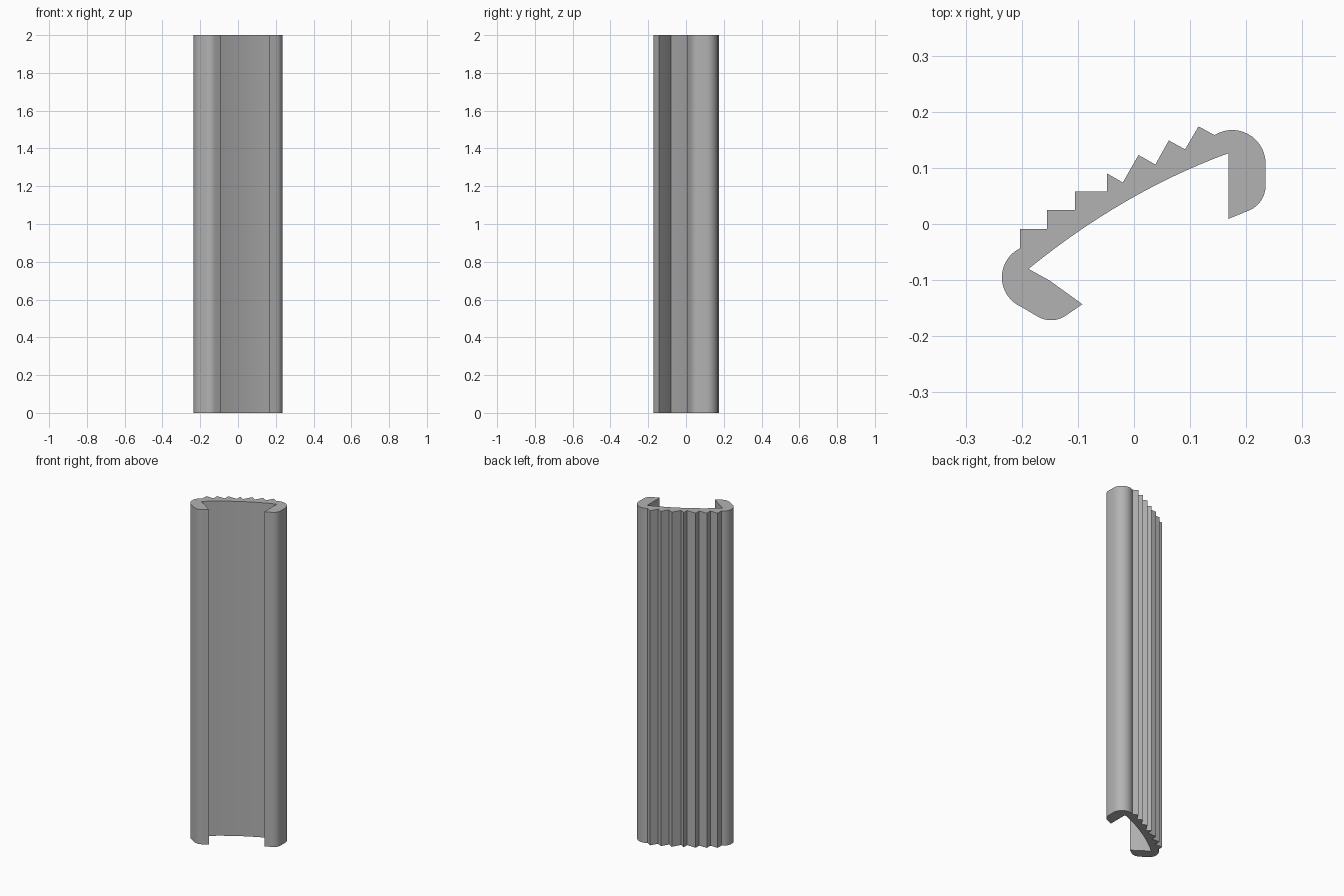
import bpy, bmesh
from math import cos, sin, radians
from mathutils import Vector

cube = bpy.data.objects.get("Cube")
if cube:
    bpy.data.objects.remove(cube, do_unlink=True)

HEIGHT = 2.0


def arc(cx, cy, radius, start, end, steps):
    """Points on an arc, angles in degrees."""
    angles = [radians(start + (end - start) * i / steps) for i in range(steps + 1)]
    return [(cx + radius * cos(a), cy + radius * sin(a)) for a in angles]


def bend(a, control, b, steps):
    """Points on a quadratic curve from a to b."""
    a, control, b = Vector(a), Vector(control), Vector(b)
    ts = [i / steps for i in range(steps + 1)]
    return [tuple(a * (1 - t) ** 2 + control * 2 * t * (1 - t) + b * t * t) for t in ts]


# Cross-section, clockwise: rounded left hook
profile = arc(0.175, 0.108, 0.0595, 122, 0, 14)
profile += arc(0.187, 0.068, 0.0475, 0, -68, 8)
profile += [(0.168, 0.009)]
# Shallow curved inner wall
profile += bend((0.168, 0.126), (-0.018, 0.058), (-0.188, -0.08), 14)
# Rounded right hook
profile += [(-0.15, -0.101), (-0.092, -0.143)]
profile += arc(-0.148, -0.125, 0.0465, -57, -120, 8)
profile += arc(-0.178, -0.095, 0.0575, -113, -244, 16)
# Stepped ridges, then slanted teeth along the back
profile += [(-0.203, -0.009), (-0.155, -0.009), (-0.155, 0.025), (-0.105, 0.025),
            (-0.105, 0.058), (-0.048, 0.058), (-0.048, 0.09), (-0.02, 0.074),
            (0.008, 0.123), (0.038, 0.106), (0.062, 0.149), (0.091, 0.133),
            (0.115, 0.174)]

# Extrude the section to full height
bm = bmesh.new()
base = bm.faces.new([bm.verts.new((x, y, 0)) for x, y in profile])
extruded = bmesh.ops.extrude_face_region(bm, geom=[base], use_keep_orig=True)
top = [g for g in extruded["geom"] if isinstance(g, bmesh.types.BMVert)]
bmesh.ops.translate(bm, verts=top, vec=(0, 0, HEIGHT))
bmesh.ops.recalc_face_normals(bm, faces=bm.faces)
mesh = bpy.data.meshes.new("ridged_channel")
bm.to_mesh(mesh)
bm.free()

channel = bpy.data.objects.new("ridged_channel", mesh)
bpy.context.collection.objects.link(channel)

# Plain grey finish
grey = bpy.data.materials.new("grey")
grey.use_nodes = True
colour = (0.45, 0.45, 0.45, 1)
grey.diffuse_color = colour
grey.node_tree.nodes["Principled BSDF"].inputs["Base Color"].default_value = colour
mesh.materials.append(grey)

# Smooth the rounded hooks, keep the ridges sharp
bpy.ops.object.select_all(action="DESELECT")
channel.select_set(True)
bpy.context.view_layer.objects.active = channel
bpy.ops.object.shade_smooth_by_angle(angle=radians(25))
